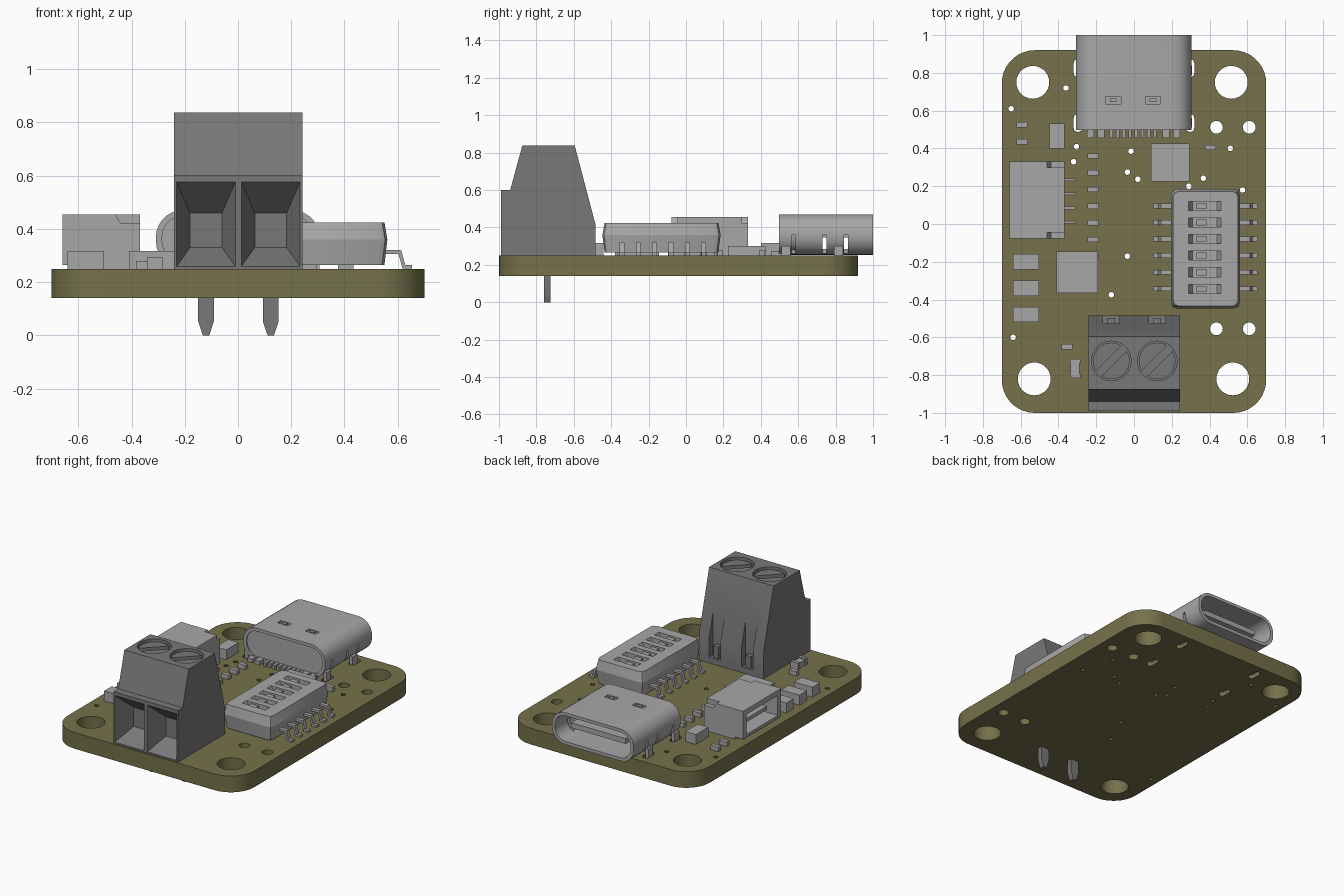
import bpy, bmesh
from math import sin, cos, pi, radians
from mathutils import Vector

if "Cube" in bpy.data.objects:
    bpy.data.objects.remove(bpy.data.objects["Cube"])


def material(name, rgb):
    m = bpy.data.materials.new(name)
    m.use_nodes = True
    m.diffuse_color = (*rgb, 1)
    for node in m.node_tree.nodes:
        if node.type == 'BSDF_PRINCIPLED':
            node.inputs["Base Color"].default_value = (*rgb, 1)
    return m


OLIVE = material("olive_board", (.18, .165, .07))
LIGHT = material("light_grey", (.39, .39, .395))
DARK = material("dark_grey", (.19, .19, .19))
made = []


def arc(cx, cy, r, n=12, start=0, sweep=2 * pi, closed=True):
    steps = n if closed else n - 1
    return [(cx + r * cos(start + sweep * i / steps),
             cy + r * sin(start + sweep * i / steps)) for i in range(n)]


def rect(x0, y0, x1, y1):
    return [(x0, y0), (x1, y0), (x1, y1), (x0, y1)]


def rounded(x0, y0, x1, y1, r, n=8):
    corners = [(x1 - r, y1 - r), (x0 + r, y1 - r), (x0 + r, y0 + r), (x1 - r, y0 + r)]
    pts = []
    for k, (cx, cy) in enumerate(corners):
        pts += arc(cx, cy, r, n, k * pi / 2, pi / 2, False)
    return pts


def prism(name, outline, lo, hi, axis, mat, holes=(), top=None):
    """Solid between an outline at lo and the same (or another) outline at hi."""
    place = {'x': lambda p, d: (d, p[0], p[1]),
             'y': lambda p, d: (p[0], d, p[1]),
             'z': lambda p, d: (p[0], p[1], d)}[axis]
    bm = bmesh.new()
    caps = ([], [])
    for loop in [outline, *holes]:
        other = top if top and loop is outline else loop
        a = [bm.verts.new(place(p, lo)) for p in loop]
        b = [bm.verts.new(place(p, hi)) for p in other]
        for i in range(len(a)):
            j = (i + 1) % len(a)
            bm.faces.new((a[i], a[j], b[j], b[i]))
            caps[0].append(bm.edges.get((a[i], a[j])))
            caps[1].append(bm.edges.get((b[i], b[j])))
    for edges in caps:
        bmesh.ops.triangle_fill(bm, edges=edges, use_beauty=True,
                                normal=Vector(place((0, 0), 1)))
    bmesh.ops.recalc_face_normals(bm, faces=bm.faces[:])
    mesh = bpy.data.meshes.new(name)
    bm.to_mesh(mesh)
    bm.free()
    mesh.materials.append(mat)
    ob = bpy.data.objects.new(name, mesh)
    bpy.context.collection.objects.link(ob)
    made.append(ob)
    return ob


def box(name, x0, y0, x1, y1, z0, z1, mat=LIGHT):
    return prism(name, rect(x0, y0, x1, y1), z0, z1, 'z', mat)


def cut(ob, cutters):
    bpy.context.view_layer.objects.active = ob
    for c in cutters:
        c.hide_render = True
        mod = ob.modifiers.new("cut", 'BOOLEAN')
        mod.operation, mod.solver, mod.object = 'DIFFERENCE', 'EXACT', c
        bpy.ops.object.modifier_apply(modifier=mod.name)
        made.remove(c)
        bpy.data.objects.remove(c)


# Circuit board with mounting holes, pin holes, vias and connector slots
BASE = .25
holes = [arc(x, y, .087, 28) for x, y in
         ((-.536, .75), (.515, .75), (-.528, -.82), (.523, -.82))]
holes += [arc(x, y, .034, 16) for x in (.436, .61) for y in (.512, -.555)]
vias = [(-.36, .72), (-.65, .61), (-.305, .41), (-.32, .33), (-.016, .386),
        (-.035, .275), (.02, .237), (.51, .4), (.575, .18), (.367, .243),
        (-.035, -.17), (-.12, -.375), (-.64, -.6), (.29, .2)]
holes += [arc(x, y, .015, 10) for x, y in vias]
for x in (-.297, .297):
    holes += [rounded(x - .022, y - .047, x + .022, y + .047, .02, 5) for y in (.535, .825)]
prism("circuit_board", rounded(-.7, -1, .7, .92, .175, 10), .14, BASE, 'z', OLIVE, holes)

# Screw terminal block: side profile with wire funnels, screw wells, rear slots
block = prism("terminal_block",
              [(-.99, BASE), (-.485, BASE), (-.485, .42), (-.595, .838),
               (-.875, .838), (-.94, .6), (-.99, .6)], -.24, .243, 'x', DARK)
WAYS = (-.12, .123)
for x in WAYS:
    cut(block, [
        prism("funnel", rect(x - .112, .257, x + .112, .58), -.995, -.86, 'y', DARK,
              top=rect(x - .06, .33, x + .06, .46)),
        prism("well", arc(x, -.725, .105, 32), .785, .9, 'z', DARK),
        box("rear_slot", x - .043, -.528, x + .043, -.4, .29, .75, DARK)])
    for turn in (pi / 4, 5 * pi / 4):
        prism("screw_half", arc(x, -.725, .097, 16, turn + .22, pi - .44, False),
              .78, .822, 'z', DARK)
    box("slot_key", x - .02, -.53, x + .02, -.497, .28, .37, DARK)
    prism("terminal_pin", [(x - .03, .2), (x - .03, .055), (x - .012, 0),
                           (x + .012, 0), (x + .03, .055), (x + .03, .2)],
          -.76, -.725, 'y', DARK)

# Power socket: rounded metal shell open at the back, with core and tongue
shell = prism("socket_shell", rounded(-.308, .253, .305, .47, .1), .497, 1, 'y', LIGHT,
              [rounded(-.285, .275, .283, .449, .08)])
for x in (-.11, .1):
    cut(shell, [prism("latch_cut", rect(x - .04, .635, x + .04, .675), .46, .5, 'z', LIGHT,
                      [rect(x - .018, .645, x + .018, .665)])])
for side in (-1, 1):
    cut(shell, [box("side_cut", side * .3 - .06, y - .01, side * .3 + .06, y + .01, .2, .36)
                for y in (.575, .74, .855)])
    for y in (.535, .815):
        box("socket_leg", side * .295 - .012, y - .025, side * .295 + .012, y + .025, .16, .3)
prism("socket_core", rounded(-.29, .27, .288, .454, .085), .505, .71, 'y', LIGHT)
box("socket_tongue", -.205, .7, .203, .94, .345, .38)
for x in (-.23, -.175, .17, .225):
    box("socket_wide_pin", x - .018, .455, x + .018, .52, BASE, .275)
for i in range(8):
    x = -.12 + i * .033
    box("socket_pin", x - .009, .455, x + .009, .52, BASE, .275)

# Six-way switch bank: tapered body, sliders in recesses, bent leads
rim = rounded(.195, -.447, .561, .185, .03, 3)
prism("switch_base", rounded(.207, -.435, .55, .173, .03, 3), .265, .36, 'z', LIGHT, top=rim)
bank = prism("switch_top", rim, .36, .425, 'z', LIGHT,
             top=rounded(.207, -.435, .55, .173, .03, 3))
lead = [(.165, .305), (.225, .305), (.24, .251), (.275, .251),
        (.275, .265), (.25, .265), (.235, .32), (.165, .32)]
for i in range(6):
    y = .095 - i * .0876
    cut(bank, [prism("recess", [(.28, .44), (.47, .44), (.44, .385), (.31, .385)],
                     y - .024, y + .024, 'y', LIGHT)])
    box("slider", .33, y - .016, .385, y + .016, .38, .418)
    for side in (-1, 1):
        prism("switch_lead", [(.378 + side * dx, z) for dx, z in lead],
              y - .013, y + .013, 'y', LIGHT)

# Side cable connector: box open to the outside with notched inner corners
jack = box("cable_connector", -.66, -.077, -.368, .332, BASE, .455)
cut(jack, [box("cavity", -.7, -.04, -.45, .295, .285, .42),
           box("foot_gap", -.7, -.1, -.6, .35, .2, .265)])
for y in (-.08, .335):
    cut(jack, [prism("corner_notch", [(-.47, .47), (-.44, .42), (-.34, .42), (-.34, .47)],
                     y - .035, y + .035, 'y', LIGHT)])
for i in range(4):
    y = .235 - i * .075
    box("connector_pin", -.38, y - .007, -.31, y + .007, BASE, .275)
box("cavity_tongue", -.62, .02, -.44, .235, .335, .36)

# Chips and larger passives
box("square_chip_front", -.41, -.365, -.19, -.145, BASE, .318)
box("square_chip_back", .09, .225, .295, .425, BASE, .3)
box("tall_capacitor", -.447, .4, -.368, .533, BASE, .317)
for y in (-.2, -.34, -.48):
    box("capacitor", -.64, y - .04, -.503, y + .04, BASE, .318)

# Small resistors
spots = [(-.217, .36 - i * .0885) for i in range(7)]
spots += [(-.592, .525), (-.592, .435), (.405, .405), (-.355, -.65)]
for x, y in spots:
    box("resistor", x - .029, y - .014, x + .029, y + .014, BASE, .28)

# Indicator lamp with end caps
box("lamp_body", -.335, -.8, -.289, -.73, BASE, .288)
for y in (-.805, -.725):
    box("lamp_cap", -.34, y - .011, -.284, y + .011, BASE, .295)

# Smooth the round walls, keep the edges sharp
bpy.ops.object.select_all(action='DESELECT')
for ob in made:
    ob.select_set(True)
bpy.context.view_layer.objects.active = made[0]
bpy.ops.object.shade_smooth_by_angle(angle=radians(30))
